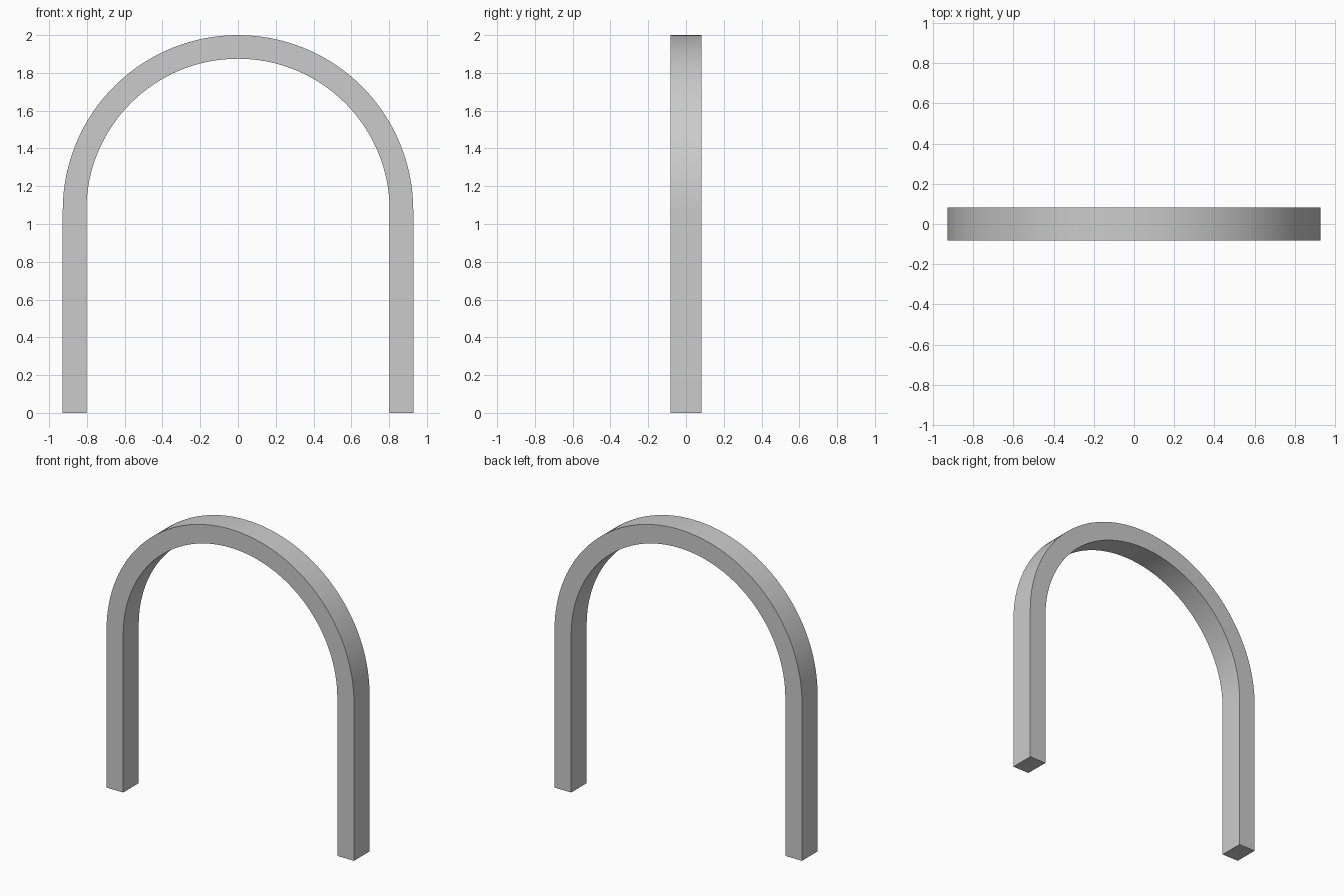
import bpy
import bmesh
import math

if "Cube" in bpy.data.objects:
    bpy.data.objects.remove(bpy.data.objects["Cube"])

OUTER, INNER = 0.928, 0.803   # radii of the arch
SPRING = 2.0 - OUTER          # height where the curve begins
HALF_DEPTH = 0.083
SEGMENTS = 64


def arch_line(radius):
    """Points up one leg, round the half circle and down the other leg."""
    curve = [(radius * math.cos(math.pi * i / SEGMENTS),
              SPRING + radius * math.sin(math.pi * i / SEGMENTS))
             for i in range(SEGMENTS + 1)]
    return [(radius, 0.0)] + curve + [(-radius, 0.0)]


# Four long edges of the rectangular section, swept along the arch
bm = bmesh.new()
rails = [[bm.verts.new((x, y, z)) for x, z in arch_line(r)]
         for r, y in ((OUTER, -HALF_DEPTH), (OUTER, HALF_DEPTH),
                      (INNER, HALF_DEPTH), (INNER, -HALF_DEPTH))]
for a, b in zip(rails, rails[1:] + rails[:1]):
    for i in range(len(a) - 1):
        bm.faces.new((a[i], a[i + 1], b[i + 1], b[i]))

# Flat feet
for end in (0, -1):
    bm.faces.new([rail[end] for rail in rails])
bmesh.ops.recalc_face_normals(bm, faces=bm.faces[:])

mesh = bpy.data.meshes.new("arch_frame")
bm.to_mesh(mesh)
bm.free()
arch = bpy.data.objects.new("arch_frame", mesh)
bpy.context.collection.objects.link(arch)

# Smooth curve with sharp corners
bpy.context.view_layer.objects.active = arch
arch.select_set(True)
bpy.ops.object.shade_smooth_by_angle(angle=math.radians(30))
